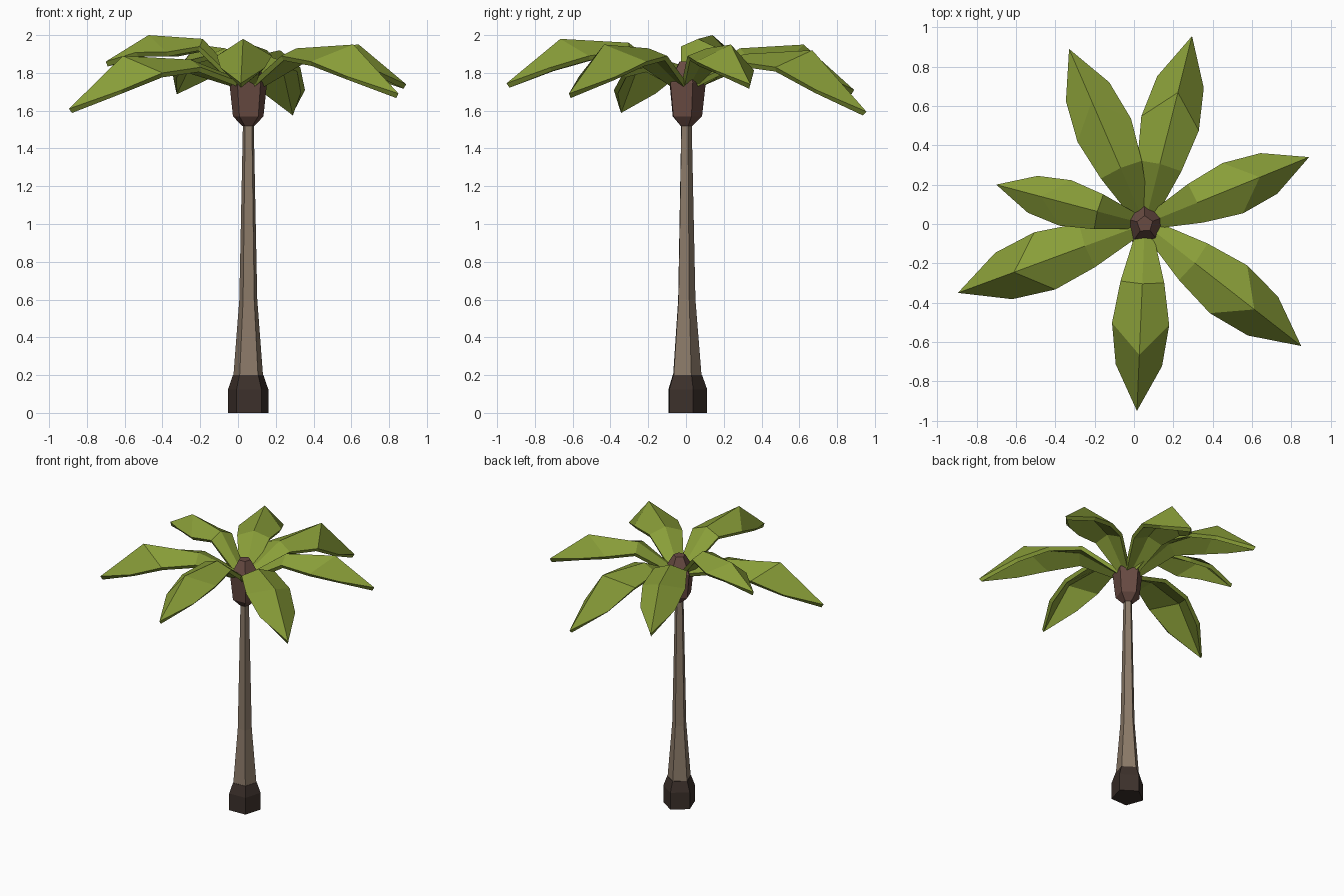
import bpy, bmesh, math
from mathutils import Vector

if "Cube" in bpy.data.objects:
    bpy.data.objects.remove(bpy.data.objects["Cube"])

CX, CY = 0.055, 0.0


def material(name, rgb):
    m = bpy.data.materials.new(name)
    m.diffuse_color = (*rgb, 1)
    m.use_nodes = True
    m.node_tree.nodes["Principled BSDF"].inputs["Base Color"].default_value = m.diffuse_color
    return m


def finish(name, bm, mat):
    me = bpy.data.meshes.new(name)
    bm.to_mesh(me)
    bm.free()
    ob = bpy.data.objects.new(name, me)
    bpy.context.collection.objects.link(ob)
    me.materials.append(mat)
    return ob


def lathe(name, profile, mat, sides=5, turn=-52):
    """Stack of polygon rings (radius, z), capped at both ends."""
    bm = bmesh.new()
    rings = []
    for r, z in profile:
        angles = [math.radians(turn + 360 * i / sides) for i in range(sides)]
        rings.append([bm.verts.new((CX + r * math.cos(a), CY + r * math.sin(a), z)) for a in angles])
    for a, b in zip(rings, rings[1:]):
        for i in range(sides):
            j = (i + 1) % sides
            bm.faces.new((a[i], a[j], b[j], b[i]))
    bm.faces.new(rings[0][::-1])
    bm.faces.new(rings[-1])
    return finish(name, bm, mat)


def leaf(name, tip, peak_z, mat):
    """Folded leaf: ridge line with drooping edges, widest past the middle."""
    root = Vector((CX, CY, 0))
    axis = Vector((tip[0], tip[1], 0)) - root
    L = axis.length
    axis.normalize()
    side = Vector((-axis.y, axis.x, 0))
    bm = bmesh.new()

    def point(along, across, z):
        p = root + axis * along * L + side * across * L
        return bm.verts.new((p.x, p.y, z))

    ridge = [point(0.06, 0, 1.77), point(0.32, 0, peak_z - 0.02),
             point(0.7, 0, peak_z), point(1, 0, tip[2])]
    for s in (1, -1):
        e = [point(0.06, s * 0.05, 1.75),
             point(0.31, s * 0.117, peak_z - 0.06),
             point(0.535, s * 0.153, peak_z - 0.09),
             point(0.755, s * 0.124, 0.35 * peak_z + 0.65 * tip[2])]
        bm.faces.new((ridge[0], ridge[1], e[1], e[0]))
        bm.faces.new((ridge[1], ridge[2], e[2], e[1]))
        bm.faces.new((ridge[2], ridge[3], e[3], e[2]))
    bm.normal_update()
    for f in bm.faces:
        if f.normal.z < 0:
            f.normal_flip()
    ob = finish(name, bm, mat)
    mod = ob.modifiers.new("thickness", 'SOLIDIFY')
    mod.thickness = 0.028
    mod.offset = -1


green = material("leaf_green", (0.25, 0.34, 0.04))
bark = material("bark", (0.26, 0.195, 0.14))
brown = material("crown_brown", (0.14, 0.07, 0.055))
dark = material("base_dark", (0.045, 0.03, 0.024))

# Base, trunk and crown bulb
lathe("trunk_base", [(0.112, 0), (0.112, 0.125), (0.085, 0.2)], dark)
lathe("trunk", [(0.083, 0.19), (0.05, 0.6), (0.03, 1.54)], bark)
lathe("crown", [(0.035, 1.52), (0.085, 1.57), (0.105, 1.75), (0.042, 1.86)], brown)

# Leaves: tip position and height of the ridge peak
leaves = [((0.89, 0.34, 1.74), 1.95), ((0.85, -0.62, 1.69), 1.95),
          ((0.015, -0.95, 1.745), 1.98), ((-0.895, -0.35, 1.61), 1.89),
          ((-0.70, 0.20, 1.86), 2.0), ((-0.33, 0.89, 1.71), 1.95),
          ((0.295, 0.955, 1.595), 1.92)]
for i, (tip, peak) in enumerate(leaves, 1):
    leaf(f"leaf_{i}", tip, peak, green)
